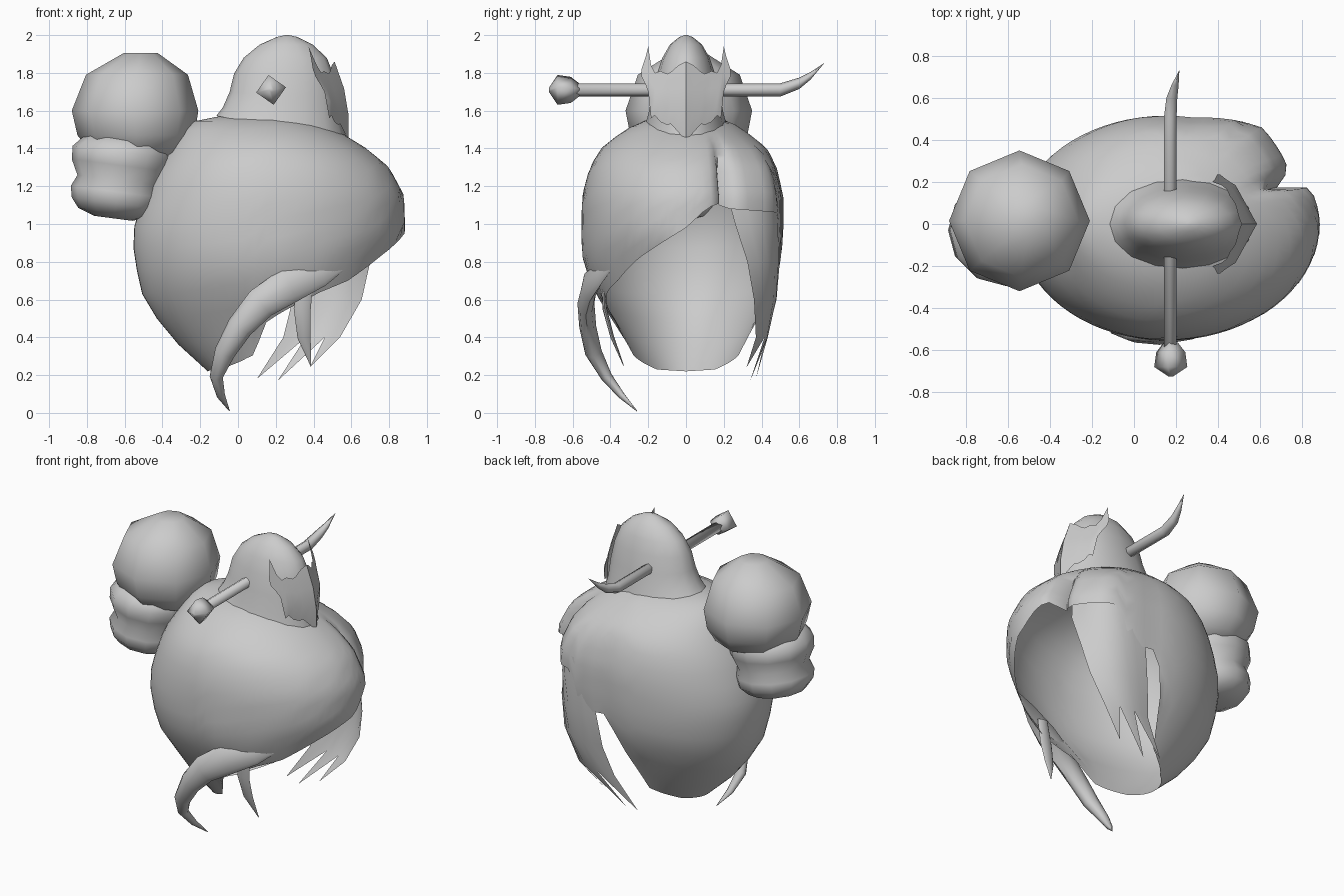
import bpy, math
from mathutils import Vector

if "Cube" in bpy.data.objects:
    bpy.data.objects.remove(bpy.data.objects["Cube"])

GREY = bpy.data.materials.new("soft_grey")
GREY.diffuse_color = (0.6, 0.6, 0.6, 1)
GREY.use_nodes = True
GREY.node_tree.nodes["Principled BSDF"].inputs["Base Color"].default_value = GREY.diffuse_color


def make(name, verts, faces, smooth=True, angle=70):
    me = bpy.data.meshes.new(name)
    me.from_pydata([tuple(v) for v in verts], [], faces)
    me.update()
    me.materials.append(GREY)
    ob = bpy.data.objects.new(name, me)
    bpy.context.collection.objects.link(ob)
    if smooth:
        bpy.ops.object.select_all(action='DESELECT')
        ob.select_set(True)
        bpy.context.view_layer.objects.active = ob
        bpy.ops.object.shade_smooth_by_angle(angle=math.radians(angle))
    return ob


def loft(name, rings, caps=(True, True), angle=70):
    """Skin closed rings, first to last."""
    n = len(rings[0])
    verts = [p for r in rings for p in r]
    faces = [(i * n + j, i * n + (j + 1) % n, (i + 1) * n + (j + 1) % n, (i + 1) * n + j)
             for i in range(len(rings) - 1) for j in range(n)]
    if caps[0]:
        faces.append(tuple(range(n))[::-1])
    if caps[1]:
        faces.append(tuple(range((len(rings) - 1) * n, len(rings) * n)))
    return make(name, verts, faces, angle=angle)


def interp(table, t):
    """Piecewise linear lookup; each row is (key, value, ...)."""
    if t <= table[0][0]:
        return table[0][1:]
    for a, b in zip(table, table[1:]):
        if t <= b[0]:
            f = (t - a[0]) / (b[0] - a[0])
            return [p + (q - p) * f for p, q in zip(a[1:], b[1:])]
    return table[-1][1:]


def ellipse(cx, cy, z, rx, ry, n, tilt=0.0):
    pts = []
    for j in range(n):
        a = 2 * math.pi * j / n
        x = rx * math.cos(a)
        pts.append((cx + x, cy + ry * math.sin(a), z - tilt * x))
    return pts


# Main hair shell: height -> x min, x max, y min, y max
PROFILE = [(0.22, -.16, .45, -.21, .21), (0.30, -.26, .50, -.28, .28), (0.40, -.35, .55, -.33, .33),
           (0.50, -.43, .60, -.38, .37), (0.60, -.50, .70, -.46, .44), (0.70, -.525, .76, -.51, .48),
           (0.83, -.55, .82, -.55, .505), (0.95, -.56, .885, -.555, .515),
           (1.15, -.50, .88, -.55, .515), (1.30, -.43, .80, -.51, .48), (1.40, -.36, .68, -.45, .43),
           (1.48, -.31, .55, -.35, .33), (1.54, -.25, .42, -.25, .24), (1.57, -.10, .30, -.12, .12)]
# Lower edge of the shell by angle from +x, open around the face
HEM = [(-180, .22), (-135, .23), (-112, .27), (-98, .31), (-90, .48), (-75, .56), (-60, .64), (-45, .70),
       (-27, .82), (0, .98), (12, 1.08), (19, 1.11), (25, 1.10), (30, 1.08), (60, 1.06), (65, .82), (82, .84),
       (90, .58), (98, .31), (112, .27), (135, .23), (180, .22)]
# Radius factor: a deep parting and a second, squarer front lobe
LOBE = [(-180, 1), (16, 1), (20, .98), (25, .80), (30, .90), (35, .96), (45, 1.02), (55, 1.09), (65, 1.06),
        (80, 1), (180, 1)]
COLS, ROWS, TOP = 72, 14, 1.57
rings = []
for i in range(ROWS + 1):
    ring = []
    for j in range(COLS):
        deg = -180 + 360 * j / COLS
        z = TOP - (TOP - interp(HEM, deg)[0]) * (i / ROWS) ** 1.5
        x0, x1, y0, y1 = interp(PROFILE, z)
        c, s = math.cos(math.radians(deg)), math.sin(math.radians(deg))
        k = 1 + (interp(LOBE, deg)[0] - 1) * min(1, max(0, (1.48 - z) / 0.2))
        ring.append((0.15 + c * k * (x1 - .15 if c > 0 else .15 - x0), s * k * (y1 if s > 0 else -y0), z))
    rings.append(ring)
loft("hair_shell", rings[::-1], caps=(False, True), angle=80)


def lock(name, path, n=8):
    """Tapered lock; path rows are x, y, z, half width, half thickness."""
    out = []
    for i, (x, y, z, w, t) in enumerate(path):
        a, b = path[max(i - 1, 0)], path[min(i + 1, len(path) - 1)]
        d = (Vector(b[:3]) - Vector(a[:3])).normalized()
        side = d.cross(Vector((0, 1, 0))).normalized()
        thick = d.cross(side).normalized()
        out.append([Vector((x, y, z)) + side * w * math.cos(2 * math.pi * j / n)
                    + thick * t * math.sin(2 * math.pi * j / n) for j in range(n)])
    return loft(name, out)


# Long swept fringe lock and a thin strand beside the face
lock("swept_lock", [(.60, -.375, .79, .004, .002), (.44, -.455, .74, .07, .015), (.27, -.51, .675, .095, .04),
                    (.12, -.53, .58, .085, .045), (.01, -.52, .455, .07, .045), (-.07, -.49, .32, .055, .045),
                    (-.115, -.42, .19, .035, .03), (-.09, -.34, .09, .022, .018), (-.045, -.26, .01, .002, .002)])
lock("thin_strand", [(.36, -.44, .72, .04, .012), (.34, -.43, .55, .045, .012),
                     (.35, -.39, .40, .035, .01), (.385, -.33, .25, .002, .002)])

# Far side lock: curved sheet ending in jagged tips (z, front x y, back x y, bulge)
rows = [(1.15, .68, .22, .40, .49, .10), (1.0, .715, .26, .36, .50, .09), (.8, .70, .325, .32, .495, .07),
        (.6, .655, .36, .29, .475, .055), (.4, .54, .37, .24, .42, .04)]
verts, faces, N = [], [], 6
for z, xf, yf, xb, yb, bulge in rows:
    for j in range(N + 1):
        f = j / N
        m = bulge * math.sin(math.pi * f)
        verts.append((xf + (xb - xf) * f + .55 * m, yf + (yb - yf) * f + .85 * m, z))
for i in range(len(rows) - 1):
    for j in range(N):
        a = i * (N + 1) + j
        faces.append((a, a + 1, a + N + 2, a + N + 1))
for k, tip in enumerate([(.38, .32, .24), (.21, .34, .17), (.10, .37, .18)]):
    a = (len(rows) - 1) * (N + 1) + 2 * k
    verts.append(tip)
    faces += [(a, a + 1, len(verts) - 1), (a + 1, a + 2, len(verts) - 1)]
make("side_lock", verts, faces)

# Top knot with a tilted base: z, centre x, x radius, y radius, tilt
loft("top_knot", [ellipse(cx, 0, z, rx, ry, 16, t) for z, cx, rx, ry, t in [
    (1.51, .23, .345, .22, .18), (1.58, .235, .315, .20, .12), (1.68, .245, .29, .18, .06),
    (1.79, .245, .265, .155, .03), (1.88, .25, .22, .125, 0), (1.95, .255, .14, .085, 0),
    (1.99, .26, .055, .035, 0), (2.0, .26, .01, .008, 0)]], caps=(False, True))

# Large rear bun and the folded roll below it
loft("rear_bun", [ellipse(cx, .015, z, r, r, 8) for z, cx, r in [
    (1.33, -.53, .14), (1.38, -.53, .25), (1.47, -.54, .31), (1.60, -.545, .335),
    (1.79, -.535, .27), (1.905, -.515, .09)]])
loft("bun_roll", [ellipse(cx, -.03, z, r, r, 12, .13) for z, cx, r in [
    (1.03, -.66, .10), (1.06, -.655, .19), (1.11, -.645, .235), (1.17, -.64, .245), (1.23, -.625, .225),
    (1.31, -.62, .26), (1.38, -.61, .265), (1.45, -.58, .22)]])


# Hairpin: faceted head, shaft and bent pointed end: y, x, z, radius
def pin(name, path, n, turn):
    return loft(name, [[(x + r * math.cos(turn + 2 * math.pi * j / n), y,
                         z + r * math.sin(turn + 2 * math.pi * j / n)) for j in range(n)]
                       for y, x, z, r in path], angle=95)


pin("pin_shaft", [(-.60, .172, 1.71, .035), (.50, .172, 1.71, .035), (.60, .18, 1.745, .03),
                  (.66, .195, 1.785, .02), (.73, .215, 1.85, .001)], 6, math.pi / 6)
pin("pin_head", [(-.725, .175, 1.71, .012), (-.68, .175, 1.71, .08),
                 (-.61, .175, 1.71, .07), (-.565, .175, 1.71, .035)], 4, math.radians(10))

# Pointed crest plate on the front of the top knot, mirrored about y = 0
# rows: y, lower edge z, upper edge z
outline = [(0, 1.44, 1.86), (.04, 1.485, 1.84), (.08, 1.53, 1.805), (.10, 1.525, 1.795), (.135, 1.54, 1.81),
           (.165, 1.575, 1.80), (.185, 1.56, 1.84), (.20, 1.70, 1.94), (.215, 1.74, 1.88), (.235, 1.78, 1.82)]
cols = [(-y, a, b) for y, a, b in outline[:0:-1]] + outline
verts, faces = [], []
for y, a, b in cols:
    for f in (0, .33, .66, 1):
        z = a + (b - a) * f
        verts.append((.585 - .55 * abs(y) - .35 * max(0, z - 1.65), y, z))
for i in range(len(cols) - 1):
    for k in range(3):
        p = i * 4 + k
        faces.append((p, p + 4, p + 5, p + 1))
make("crest_plate", verts, faces, angle=30)
